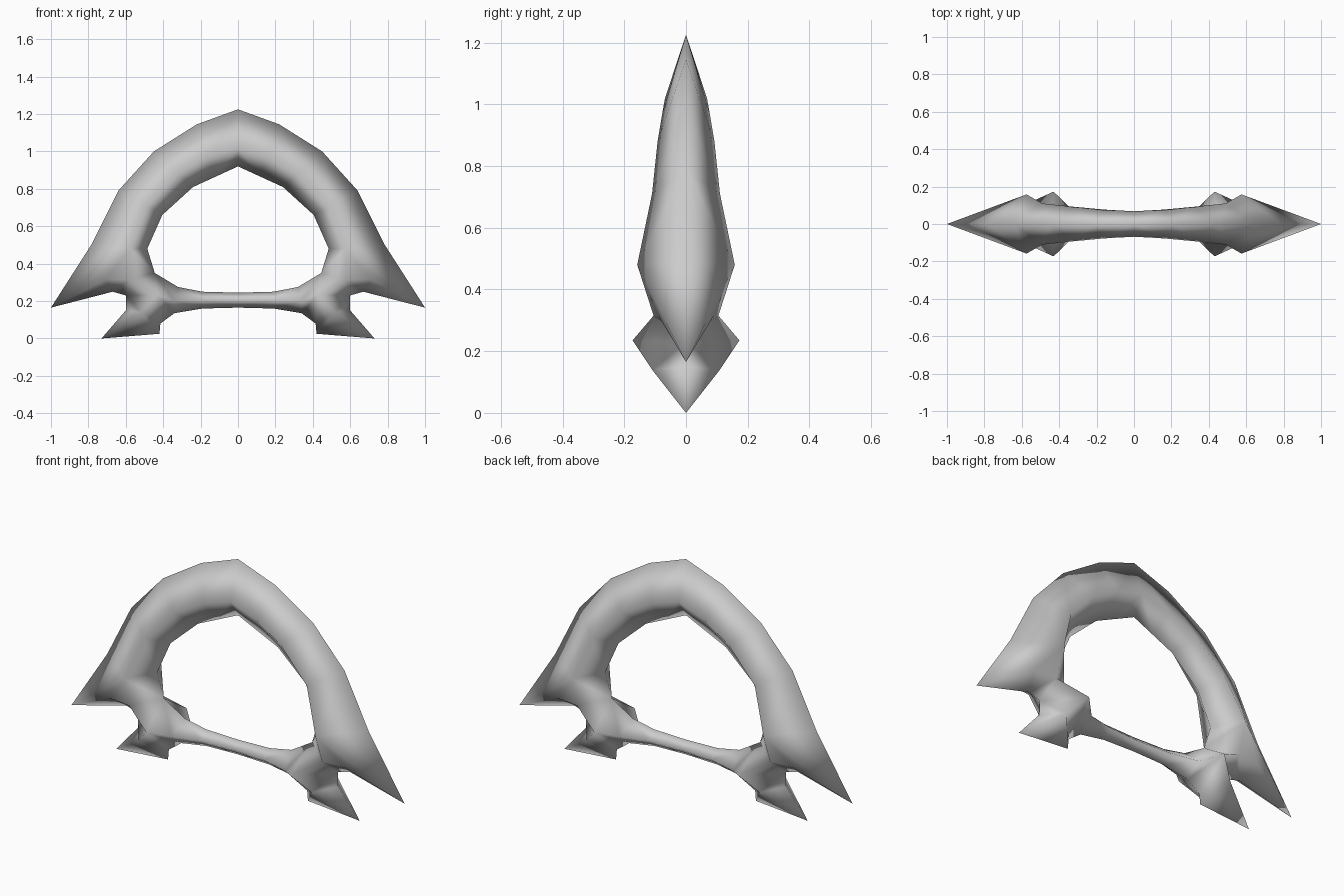
import bpy, bmesh

cube = bpy.data.objects.get("Cube")
if cube:
    bpy.data.objects.remove(cube, do_unlink=True)

# Single grey finish
grey = bpy.data.materials.new("plain grey")
grey.use_nodes = True
colour = (0.6, 0.6, 0.6, 1)
grey.diffuse_color = colour
grey.node_tree.nodes["Principled BSDF"].inputs["Base Color"].default_value = colour

bm = bmesh.new()


def add_face(*points):
    """Add a face and its mirror images across the width and the depth."""
    for side in (-1, 1):
        for depth in (-1, 1):
            bm.faces.new([bm.verts.new((side * x, depth * y, z)) for x, y, z in points])


def ridge(x, z):
    """A point on the middle plane."""
    return (x, 0, z)


def skin(sections):
    """Bridge neighbouring diamond sections, given as outer, flank and inner points."""
    for near, far in zip(sections, sections[1:]):
        for i in range(len(near) - 1):
            add_face(near[i], near[i + 1], far[i + 1], far[i])


# Arch, from its crown down to the shoulder
arch = [
    (ridge(0, 1.225), (0, .068, 1.02), ridge(0, .92)),
    (ridge(.22, 1.145), (.16, .077, .97), ridge(.12, .865)),
    (ridge(.45, 1), (.32, .092, .88), ridge(.24, .81)),
    (ridge(.64, .79), (.49, .11, .71), ridge(.405, .66)),
    (ridge(.785, .5), (.575, .158, .48), ridge(.485, .48)),
]
skin(arch)
shoulder, flank, inside = arch[-1]

# Horn pointing outward and down
horn_tip = ridge(1, .165)
horn_side = (.71, .09, .315)
armpit = ridge(.67, .25)
neck = (.58, .105, .315)
add_face(shoulder, flank, horn_tip)
add_face(flank, horn_side, horn_tip)
add_face(horn_side, armpit, horn_tip)
add_face(flank, neck, horn_side)
add_face(horn_side, neck, armpit)

# Hub joining arch, bar and foot, with a spike at front and back
corner = ridge(.445, .35)
spike = (.43, .173, .235)
waist = ridge(.6, .23)
add_face(flank, inside, corner, neck)
add_face(armpit, neck, waist)
add_face(neck, spike, waist)
add_face(neck, corner, spike)

# Thin cross bar
bar = [
    (ridge(.32, .275), (.34, .085, .2), ridge(.34, .135)),
    (ridge(.19, .25), (.19, .05, .205), ridge(.19, .16)),
    (ridge(0, .245), (0, .04, .205), ridge(0, .165)),
]
skin(bar)
instep = ridge(.415, .08)
top, middle, bottom = bar[0]
add_face(corner, top, middle, spike)
add_face(spike, middle, bottom, instep)

# Pointed foot
ankle = ridge(.6, .15)
foot_side = (.52, .11, .14)
heel = ridge(.42, .025)
toe = ridge(.73, 0)
add_face(waist, spike, foot_side, ankle)
add_face(spike, instep, foot_side)
add_face(foot_side, instep, heel)
add_face(ankle, foot_side, toe)
add_face(foot_side, heel, toe)

# Weld the mirrored pieces into one closed skin
bmesh.ops.remove_doubles(bm, verts=bm.verts[:], dist=.0005)
bmesh.ops.recalc_face_normals(bm, faces=bm.faces[:])
for face in bm.faces:
    face.smooth = True
mesh = bpy.data.meshes.new("arched_handle")
bm.to_mesh(mesh)
bm.free()
mesh.materials.append(grey)
handle = bpy.data.objects.new("arched_handle", mesh)
bpy.context.scene.collection.objects.link(handle)
